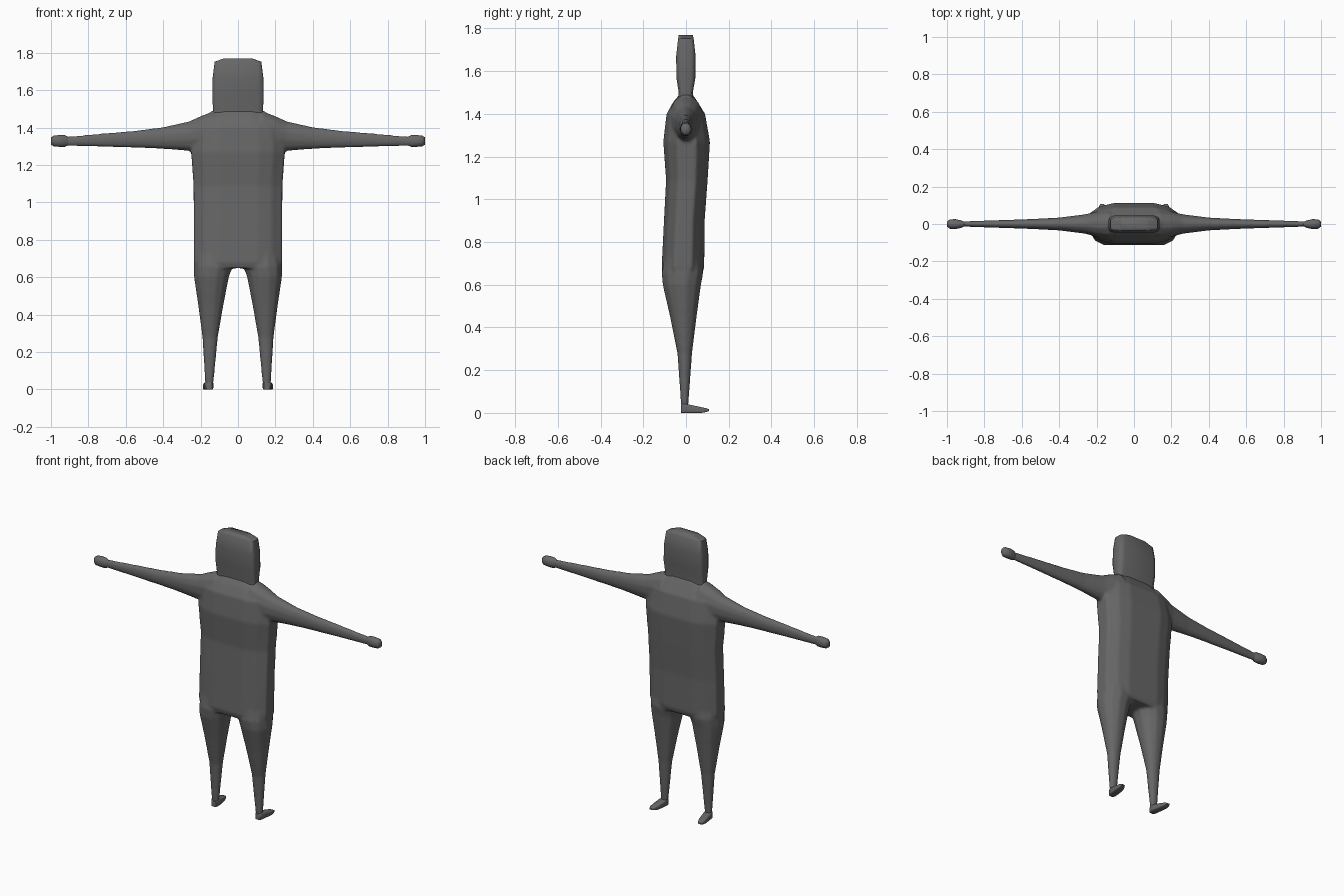
import bpy, bmesh, math

# quarter profiles (unit size), mirrored into 12-sided cross-sections
SLAB = [(1, .42), (.75, .82), (.45, 1)]
BLOCK = [(1, .55), (.95, .85), (.78, 1)]
ROUND = [(.97, .27), (.72, .72), (.27, .97)]

dark = bpy.data.materials.new("dark_grey")
dark.diffuse_color = (.135, .135, .135, 1)


def section(q):
    return (q + [(-a, b) for a, b in reversed(q)]
            + [(-a, -b) for a, b in q] + [(a, -b) for a, b in reversed(q)])


def loft(bm, axis, profile, rings, sides=(1,)):
    """rings: (position on axis, min1, max1, min2, max2) for the other two axes"""
    for s in sides:
        loops = []
        for pos, a0, a1, b0, b1 in rings:
            loop = []
            for u, v in section(profile):
                c = [(a0 + a1) / 2 + u * (a1 - a0) / 2, (b0 + b1) / 2 + v * (b1 - b0) / 2]
                c.insert(axis, pos)
                c[0] *= s
                loop.append(bm.verts.new(c))
            loops.append(loop)
        n = len(loops[0])
        for p, q in zip(loops, loops[1:]):
            for i in range(n):
                j = (i + 1) % n
                bm.faces.new((p[i], p[j], q[j], q[i]))
        bm.faces.new(loops[0])
        bm.faces.new(loops[-1])


def finish(bm, name):
    bmesh.ops.recalc_face_normals(bm, faces=bm.faces[:])
    me = bpy.data.meshes.new(name)
    bm.to_mesh(me)
    bm.free()
    me.materials.append(dark)
    ob = bpy.data.objects.new(name, me)
    bpy.context.collection.objects.link(ob)
    bpy.ops.object.select_all(action='DESELECT')
    ob.select_set(True)
    bpy.context.view_layer.objects.active = ob
    bpy.ops.object.shade_smooth_by_angle(angle=math.radians(60))
    return ob


BOTH = (1, -1)

# body: torso with sloping shoulders
body = bmesh.new()
loft(body, 2, SLAB, [
    (.648, -.225, .225, -.105, .075), (.68, -.236, .236, -.114, .085),
    (.90, -.236, .236, -.103, .087), (1.09, -.237, .237, -.093, .101),
    (1.27, -.25, .25, -.106, .112), (1.40, -.235, .235, -.091, .089),
    (1.455, -.18, .18, -.060, .055), (1.492, -.134, .134, -.030, .030)])
# body: tapering arms
loft(body, 0, ROUND, [
    (.13, -.08, .08, 1.28, 1.49), (.20, -.070, .068, 1.27, 1.463),
    (.26, -.053, .053, 1.274, 1.435), (.40, -.035, .035, 1.285, 1.403),
    (.55, -.027, .027, 1.292, 1.384), (.72, -.021, .021, 1.296, 1.370),
    (.93, -.014, .014, 1.301, 1.351)], BOTH)
# body: tapering legs
loft(body, 2, ROUND, [
    (.72, .02, .234, -.105, .075), (.655, .028, .238, -.116, .083),
    (.60, .047, .237, -.111, .072), (.45, .077, .214, -.076, .051),
    (.28, .107, .191, -.041, .029), (.03, .131, .176, -.023, .011),
    (.005, .134, .176, -.022, .010)], BOTH)
body = finish(body, "body")
# fuse torso and limbs into one soft skin
fuse = body.modifiers.new("fuse", 'REMESH')
fuse.mode = 'VOXEL'
fuse.voxel_size = .008
fuse.use_smooth_shade = True
soft = body.modifiers.new("soften", 'SMOOTH')
soft.factor = .5
soft.iterations = 6

# flat, hood-like head
head = bmesh.new()
loft(head, 2, BLOCK, [
    (1.47, -.134, .134, -.034, .034), (1.50, -.134, .134, -.034, .032),
    (1.57, -.137, .137, -.045, .044), (1.67, -.135, .135, -.046, .045),
    (1.752, -.125, .125, -.037, .036), (1.77, -.075, .075, -.034, .032)])
finish(head, "head")

# small knob hands
hands = bmesh.new()
loft(hands, 0, ROUND, [
    (.905, -.012, .012, 1.306, 1.350), (.925, -.022, .020, 1.296, 1.360),
    (.955, -.028, .027, 1.296, 1.361), (.985, -.026, .025, 1.299, 1.358),
    (1.0, -.014, .014, 1.308, 1.348)], BOTH)
finish(hands, "hands")

# feet pointing slightly outward
feet = bmesh.new()
loft(feet, 1, BLOCK, [
    (-.024, .138, .170, 0, .036), (-.01, .132, .178, 0, .042),
    (.02, .134, .182, 0, .038), (.07, .143, .187, 0, .027),
    (.095, .152, .186, .004, .022), (.107, .160, .181, .008, .017)], BOTH)
finish(feet, "feet")
